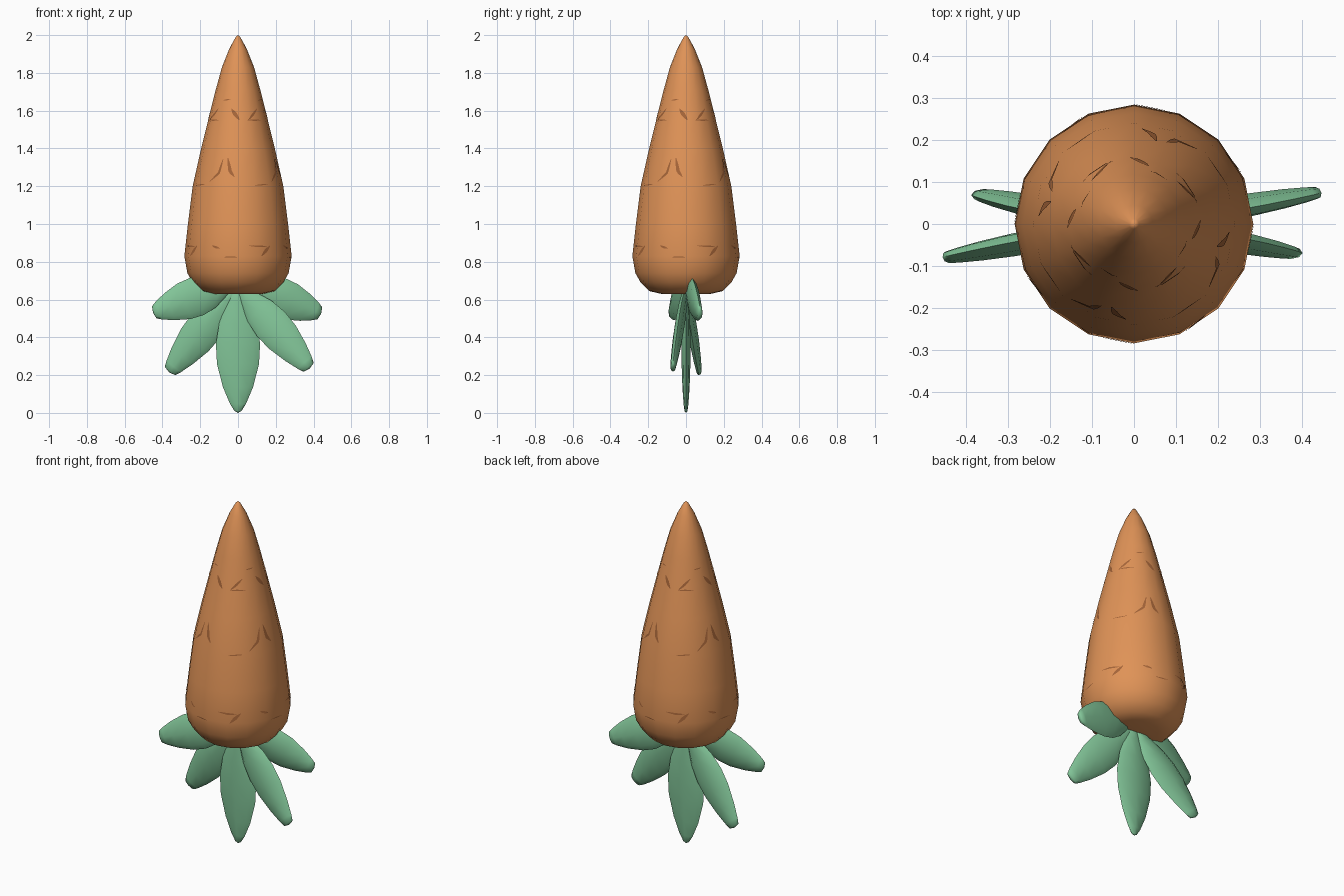
import bpy, bmesh, math
from mathutils import Vector
from mathutils.bvhtree import BVHTree

if "Cube" in bpy.data.objects:
    bpy.data.objects.remove(bpy.data.objects["Cube"])


def material(name, rgb):
    m = bpy.data.materials.new(name)
    m.diffuse_color = (*rgb, 1)
    m.use_nodes = True
    m.node_tree.nodes["Principled BSDF"].inputs["Base Color"].default_value = m.diffuse_color
    return m


ORANGE = material("carrot orange", (0.74, 0.29, 0.095))
BROWN = material("crease brown", (0.38, 0.13, 0.04))
GREEN = material("leaf green", (0.22, 0.55, 0.31))


def finish(bm, name, mat, angle=50):
    bmesh.ops.recalc_face_normals(bm, faces=bm.faces)
    me = bpy.data.meshes.new(name)
    bm.to_mesh(me)
    bm.free()
    me.materials.append(mat)
    ob = bpy.data.objects.new(name, me)
    bpy.context.collection.objects.link(ob)
    bpy.ops.object.select_all(action='DESELECT')
    ob.select_set(True)
    bpy.context.view_layer.objects.active = ob
    bpy.ops.object.shade_smooth_by_angle(angle=math.radians(angle))
    return ob


def loft(bm, rings, start=None, end=None):
    """Skin closed rings of points, closing each end with a tip or a cap."""
    vr = [[bm.verts.new(p) for p in r] for r in rings]
    n = len(vr[0])
    for a, b in zip(vr, vr[1:]):
        for i in range(n):
            j = (i + 1) % n
            bm.faces.new((a[i], a[j], b[j], b[i]))
    for ring, tip in ((vr[0], start), (vr[-1], end)):
        if tip is None:
            bm.faces.new(ring)
        else:
            t = bm.verts.new(tip)
            for i in range(n):
                bm.faces.new((ring[i], ring[(i + 1) % n], t))


# Root: 16-sided turned body, tip up
PROFILE = [(0.13, 0.63), (0.195, 0.645), (0.24, 0.69), (0.268, 0.74), (0.284, 0.83),
           (0.265, 1.0), (0.24, 1.2), (0.195, 1.4), (0.153, 1.57), (0.118, 1.71),
           (0.085, 1.83), (0.045, 1.93), (0.012, 1.99)]
bm = bmesh.new()
loft(bm, [[(r * math.cos(i * math.tau / 16), r * math.sin(i * math.tau / 16), z)
           for i in range(16)] for r, z in PROFILE], end=(0, 0, 2.0))
tree = BVHTree.FromBMesh(bm)
finish(bm, "carrot_root", ORANGE)


# Creases: thin tapered slivers laid on the root, given as (degrees, z) paths
def on_root(deg, z):
    d = Vector((math.cos(math.radians(deg)), math.sin(math.radians(deg)), 0))
    hit = tree.ray_cast(d * 2 + Vector((0, 0, z)), -d)[0]
    return hit + d * 0.002


def crease(bm, path, width):
    pts = []
    for (a0, z0), (a1, z1) in zip(path, path[1:]):
        pts += [(a0 + (a1 - a0) * k / 4, z0 + (z1 - z0) * k / 4) for k in range(4)]
    pts.append(path[-1])
    rows = []
    for i, (a, z) in enumerate(pts):
        w = width * (0.15 + 0.85 * math.sin(math.pi * i / (len(pts) - 1)))
        p, q = pts[max(i - 1, 0)], pts[min(i + 1, len(pts) - 1)]
        r = 0.28 - 0.2 * (z - 0.8)
        t = Vector((math.radians(q[0] - p[0]) * r, q[1] - p[1])).normalized()
        da, dz = math.degrees(-t.y * w / 2 / r), t.x * w / 2
        rows.append([bm.verts.new(on_root(a + s * da, z + s * dz)) for s in (1, -1)])
    for a, b in zip(rows, rows[1:]):
        bm.faces.new((a[0], a[1], b[1], b[0]))


CREASES = [  # offsets in degrees from each quarter's centre
    ([(-70, 1.55), (-46, 1.61)], 0.012),
    ([(-36, 1.655), (-18, 1.66)], 0.006),
    ([(-14, 1.61), (3, 1.55)], 0.018),
    ([(18, 1.55), (50, 1.55)], 0.008),
    ([(-40, 1.225), (-27, 1.27), (-22, 1.345)], 0.012),
    ([(-15, 1.35), (-11, 1.28), (-5, 1.25)], 0.016),
    ([(22, 1.205), (42, 1.21)], 0.006),
    ([(-64, 0.83), (-52, 0.885)], 0.018),
    ([(-30, 0.885), (-20, 0.87)], 0.012),
    ([(-16, 0.825), (0, 0.825)], 0.006),
    ([(12, 0.885), (34, 0.88)], 0.010),
]
bm = bmesh.new()
for quarter in (-90, 0, 90, 180):
    for path, width in CREASES:
        crease(bm, [(a + quarter, z) for a, z in path], width)
finish(bm, "root_creases", BROWN)


# Leaves: flat, eight-sided blades fanned out below the root
SHAPE = [(0.04, 0.25), (0.14, 0.5), (0.30, 0.85), (0.46, 1.0), (0.62, 0.95),
         (0.80, 0.68), (0.93, 0.36), (0.985, 0.16)]


def leaf(name, root, tip, width, thick, blunt=0.0):
    a, b = Vector(root), Vector(tip)
    d = (b - a).normalized()
    flat = Vector((0, 1, 0))
    side = d.cross(flat).normalized()
    flat = side.cross(d).normalized()
    rings = []
    for t, s in SHAPE:
        s += blunt * t * t * (1 - s)
        c = a.lerp(b, t)
        rings.append([c + side * (width * s * math.cos(k * math.tau / 8))
                      + flat * (thick * s ** 0.6 * math.sin(k * math.tau / 8))
                      for k in range(8)])
    bm = bmesh.new()
    loft(bm, rings, a, b)
    finish(bm, name, GREEN, 60)


leaf("leaf_centre", (0, 0, 0.68), (0, 0, 0.0), 0.117, 0.024)
leaf("leaf_lower_right", (0.0, 0, 0.67), (0.38, -0.07, 0.235), 0.098, 0.026, 0.25)
leaf("leaf_lower_left", (-0.01, 0, 0.66), (-0.365, 0.07, 0.215), 0.098, 0.026, 0.25)
leaf("leaf_upper_right", (0.02, 0, 0.69), (0.44, 0.075, 0.525), 0.105, 0.028, 0.2)
leaf("leaf_upper_left", (-0.02, 0, 0.69), (-0.45, -0.08, 0.53), 0.105, 0.028, 0.2)
